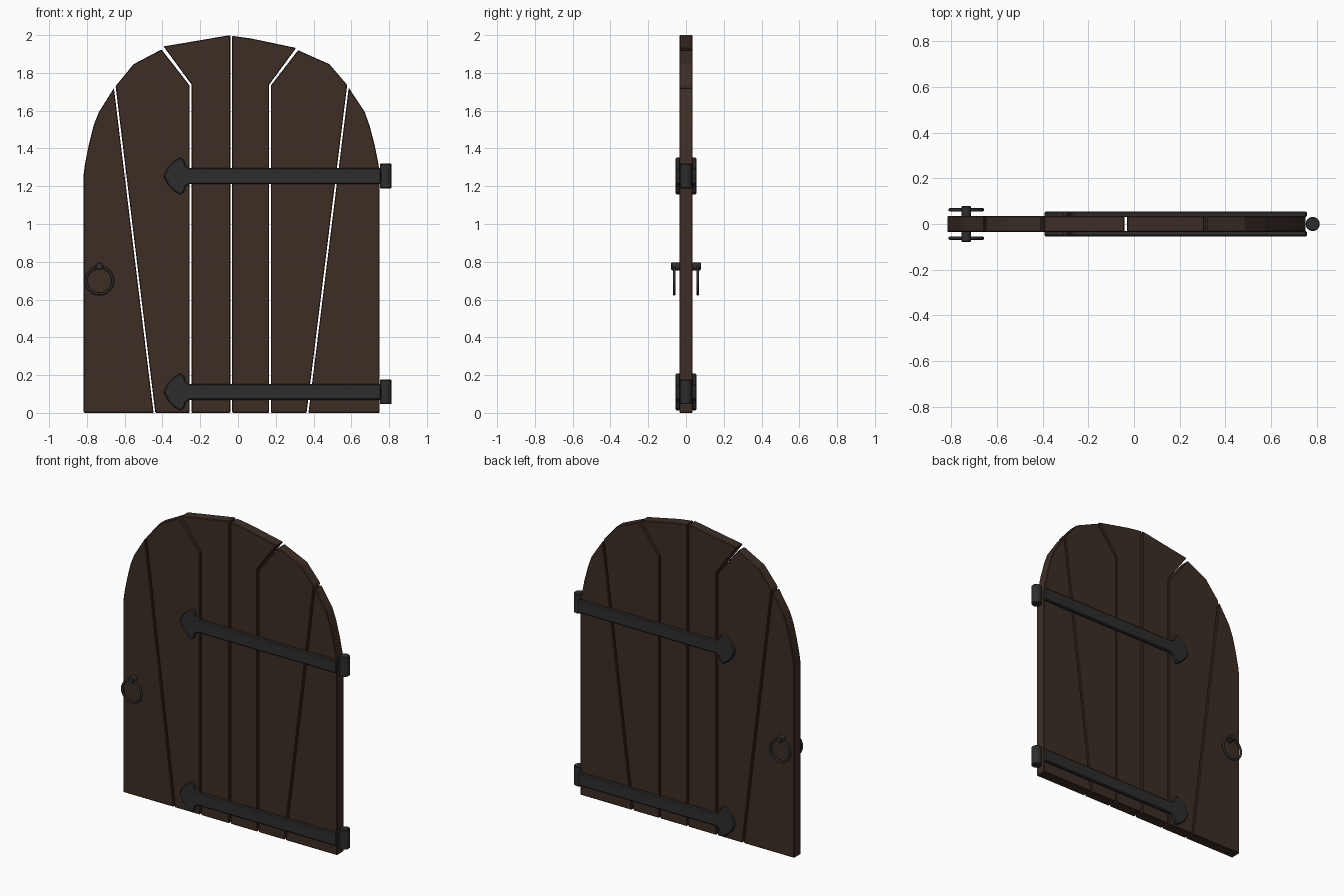
import bpy, bmesh, math
from mathutils import Matrix

if "Cube" in bpy.data.objects:
    bpy.data.objects.remove(bpy.data.objects["Cube"])


def material(name, rgb):
    m = bpy.data.materials.new(name)
    m.diffuse_color = (*rgb, 1)
    m.use_nodes = True
    m.node_tree.nodes["Principled BSDF"].inputs["Base Color"].default_value = m.diffuse_color
    return m


WOOD = material("dark_wood", (0.046, 0.027, 0.018))
IRON = material("black_iron", (0.026, 0.026, 0.027))


def finish(bm, name, mat, smooth=False):
    bmesh.ops.recalc_face_normals(bm, faces=bm.faces)
    me = bpy.data.meshes.new(name)
    bm.to_mesh(me)
    bm.free()
    me.materials.append(mat)
    ob = bpy.data.objects.new(name, me)
    bpy.context.collection.objects.link(ob)
    if smooth:
        bpy.context.view_layer.objects.active = ob
        ob.select_set(True)
        bpy.ops.object.shade_smooth_by_angle(angle=math.radians(40))
        ob.select_set(False)
    return ob


def slab(name, outline, y0, y1, mat, bevel):
    """Extrude an x-z outline from y0 to y1 with slightly eased edges."""
    bm = bmesh.new()
    f = bm.faces.new([bm.verts.new((x, y0, z)) for x, z in outline])
    r = bmesh.ops.extrude_face_region(bm, geom=[f])
    for v in r["geom"]:
        if isinstance(v, bmesh.types.BMVert):
            v.co.y = y1
    ob = finish(bm, name, mat)
    b = ob.modifiers.new("eased_edges", "BEVEL")
    b.width = bevel
    b.segments = 1
    b.limit_method = 'ANGLE'
    b.angle_limit = math.radians(40)
    return ob


def cylinder(name, r, length, matrix, mat, sides=16):
    bm = bmesh.new()
    bmesh.ops.create_cone(bm, cap_ends=True, segments=sides, radius1=r,
                          radius2=r, depth=length, matrix=matrix)
    bmesh.ops.bevel(bm, geom=[e for e in bm.edges if abs(e.calc_face_angle(0)) > 1],
                    offset=0.004, segments=1, affect='EDGES')
    return finish(bm, name, mat, True)


# door planks
planks = {
    "plank_outer_left": [(-0.817, 0), (-0.447, 0), (-0.657, 1.72), (-0.738, 1.59),
                         (-0.765, 1.52), (-0.79, 1.42), (-0.81, 1.32), (-0.817, 1.265)],
    "plank_left": [(-0.438, 0), (-0.256, 0), (-0.256, 1.733), (-0.405, 1.924),
                   (-0.553, 1.846), (-0.648, 1.73)],
    "plank_mid_left": [(-0.246, 0), (-0.041, 0), (-0.041, 2.0), (-0.394, 1.94),
                       (-0.246, 1.738)],
    "plank_mid_right": [(-0.031, 0), (0.165, 0), (0.165, 1.738), (0.308, 1.932),
                        (0.07, 1.982), (-0.031, 1.996)],
    "plank_right": [(0.174, 0), (0.363, 0), (0.578, 1.736), (0.484, 1.846),
                    (0.318, 1.92), (0.174, 1.733)],
    "plank_outer_right": [(0.373, 0), (0.75, 0), (0.75, 1.265), (0.743, 1.32),
                          (0.723, 1.42), (0.697, 1.52), (0.67, 1.595), (0.586, 1.722)],
}
for name, pts in planks.items():
    slab(name, pts, -0.035, 0.035, WOOD, 0.004)

# strap hinges with spearhead ends on both faces, and their barrels
half = [(0.757, 0.042), (-0.255, 0.042), (-0.277, 0.055), (-0.286, 0.085),
        (-0.303, 0.1), (-0.335, 0.082), (-0.37, 0.048)]
for level, zc in (("lower", 0.111), ("upper", 1.254)):
    pts = [(x, zc + h) for x, h in half] + [(-0.394, zc)]
    pts += [(x, zc - h) for x, h in reversed(half)]
    for side, s in (("front", -1), ("back", 1)):
        slab(f"{level}_strap_{side}", pts, s * 0.03, s * 0.055, IRON, 0.006)
    cylinder(f"{level}_hinge_barrel", 0.031, 0.13,
             Matrix.Translation((0.782, 0, zc)), IRON)

# ring pulls on both faces, hanging from a shared spindle
X, Z = -0.734, 0.776
cylinder("handle_spindle", 0.021, 0.158,
         Matrix.Translation((X, 0, Z)) @ Matrix.Rotation(math.pi / 2, 4, 'X'), IRON)
for side, s in (("front", -1), ("back", 1)):
    bpy.ops.mesh.primitive_torus_add(
        location=(X, s * 0.062, 0.7), rotation=(math.pi / 2, 0, 0),
        major_radius=0.071, minor_radius=0.0075, major_segments=24, minor_segments=8)
    ring = bpy.context.object
    ring.name = f"handle_ring_{side}"
    ring.data.materials.append(IRON)
    bpy.ops.object.shade_smooth_by_angle(angle=math.radians(50))
    ring.select_set(False)
